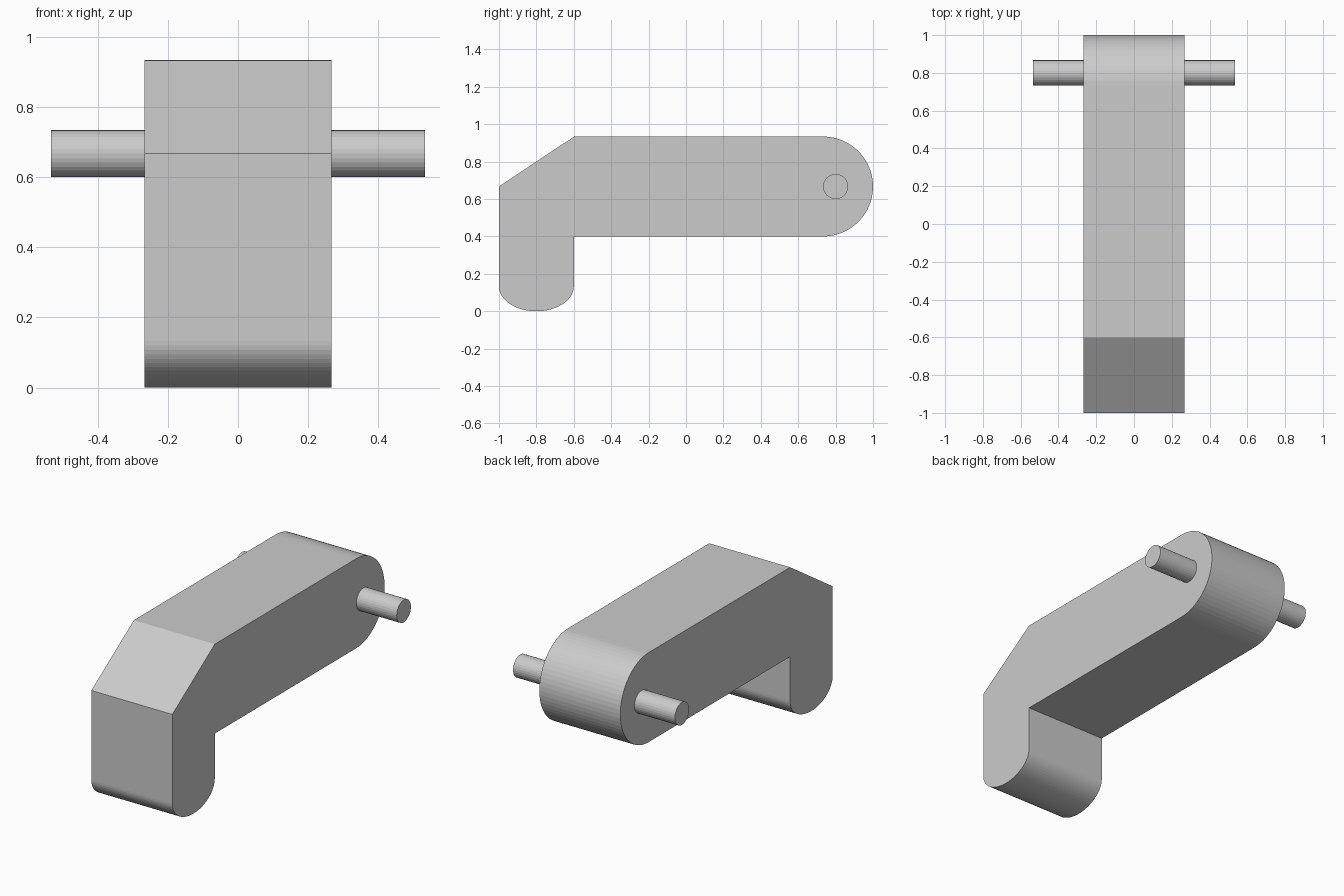
import bpy, bmesh
from math import cos, sin, pi, radians
from mathutils import Matrix

if "Cube" in bpy.data.objects:
    bpy.data.objects.remove(bpy.data.objects["Cube"])

HALF_WIDTH = 0.267


def arc(cy, cz, ry, rz, start, end, steps):
    """Points of an elliptical arc in the y-z plane, angles in degrees."""
    angles = [radians(start + (end - start) * i / steps) for i in range(steps + 1)]
    return [(cy + ry * cos(a), cz + rz * sin(a)) for a in angles]


def add_object(name, bm):
    bmesh.ops.recalc_face_normals(bm, faces=bm.faces[:])
    mesh = bpy.data.meshes.new(name)
    bm.to_mesh(mesh)
    bm.free()
    obj = bpy.data.objects.new(name, mesh)
    bpy.context.collection.objects.link(obj)
    return obj


# Lever arm: side profile with chamfered front, round pivot end and rounded foot
profile = [(-1, 0.667), (-0.6, 0.933)]
profile += arc(0.733, 0.667, 0.267, 0.267, 90, -90, 32)   # pivot end
profile += [(-0.6, 0.4)]                                  # inner corner
profile += arc(-0.8, 0.133, 0.2, 0.133, 0, -180, 32)      # foot

bm = bmesh.new()
face = bm.faces.new([bm.verts.new((-HALF_WIDTH, y, z)) for y, z in profile])
side = bmesh.ops.extrude_face_region(bm, geom=[face], use_keep_orig=True)
moved = [v for v in side["geom"] if isinstance(v, bmesh.types.BMVert)]
bmesh.ops.translate(bm, verts=moved, vec=(2 * HALF_WIDTH, 0, 0))
add_object("lever_arm", bm)

# Pivot pin: one rod through the arm, sticking out on both sides
bm = bmesh.new()
bmesh.ops.create_cone(
    bm, cap_ends=True, segments=32, radius1=0.067, radius2=0.067, depth=1.067,
    matrix=Matrix.Translation((0, 0.8, 0.667)) @ Matrix.Rotation(pi / 2, 4, 'Y'))
add_object("pivot_pin", bm)
